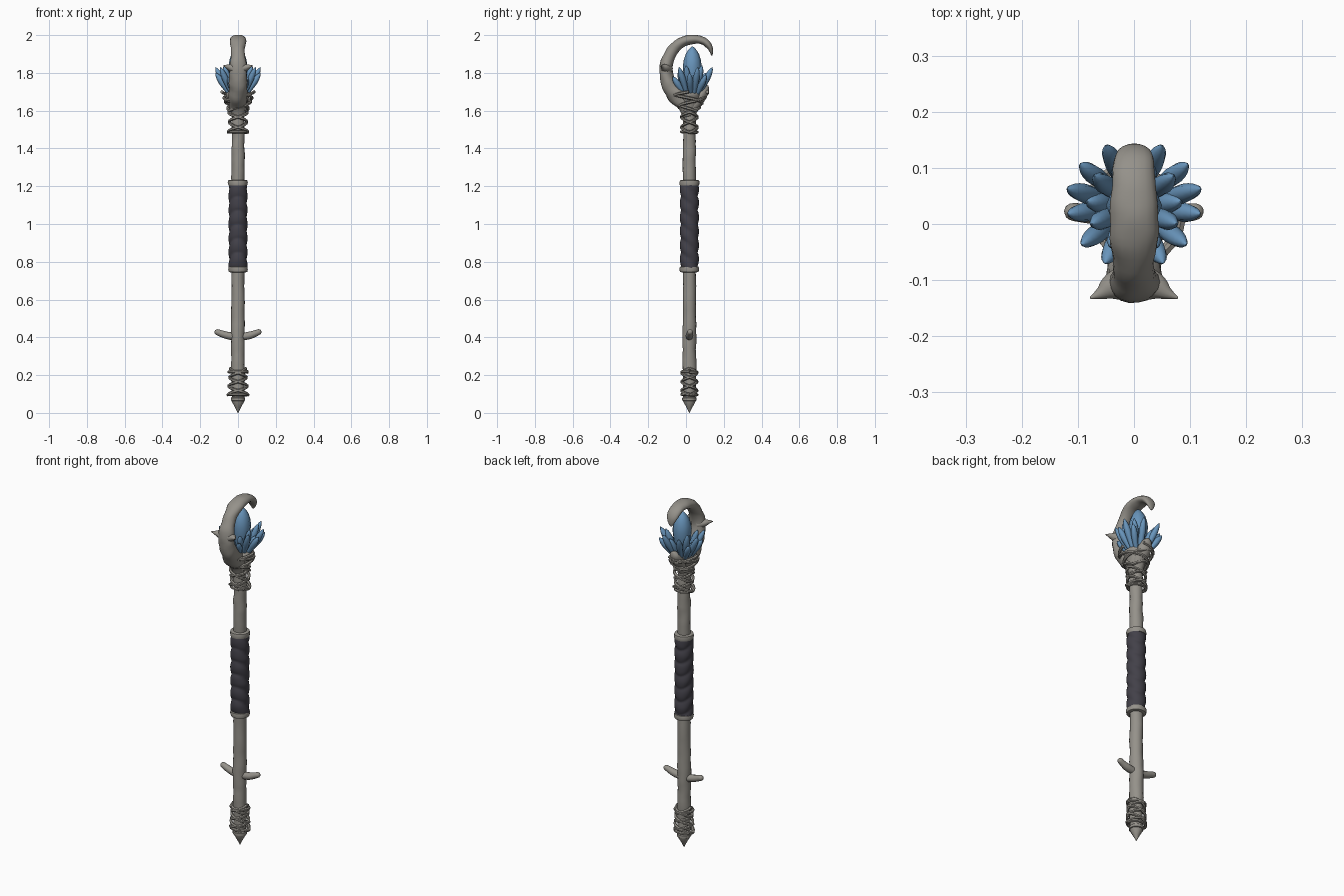
import bpy, bmesh, math
from mathutils import Vector, noise

cube = bpy.data.objects.get("Cube")
if cube:
    bpy.data.objects.remove(cube, do_unlink=True)

AXIS_Y = 0.018   # shaft centre line


def material(name, rgb):
    m = bpy.data.materials.new(name)
    m.use_nodes = True
    m.diffuse_color = (*rgb, 1)
    m.node_tree.nodes["Principled BSDF"].inputs["Base Color"].default_value = (*rgb, 1)
    return m


WOOD = material("weathered wood", (0.30, 0.285, 0.255))
LEATHER = material("dark leather", (0.055, 0.052, 0.066))
CRYSTAL = material("blue crystal", (0.14, 0.30, 0.50))


def smooth_path(keys, steps):
    """Catmull-Rom through keys of (x, y, z, radius a, radius b)."""
    k = [Vector(p) for p in keys]
    k = [k[0]] + k + [k[-1]]
    out = []
    for i in range(1, len(k) - 2):
        p, q, r, s = k[i - 1:i + 3]
        for j in range(steps):
            t = j / steps
            out.append(0.5 * (2 * q + (r - p) * t + (2 * p - 5 * q + 4 * r - s) * t ** 2
                              + (3 * q - p - 3 * r + s) * t ** 3))
    return out + [k[-1]]


def sweep(name, keys, mat, ref=(1, 0, 0), sides=12, steps=4, rough=0.0, shape=None, angle=50):
    """Tube with elliptical rings: radius a lies along ref, radius b across it."""
    path = smooth_path(keys, steps) if steps else [Vector(k) for k in keys]
    centres = [Vector(p[:3]) for p in path]
    bm = bmesh.new()
    rings = []
    for i, p in enumerate(path):
        tangent = (centres[min(i + 1, len(path) - 1)] - centres[max(i - 1, 0)]).normalized()
        u = Vector(ref)
        u = (u - tangent * u.dot(tangent)).normalized()
        v = tangent.cross(u)
        ring = []
        for s in range(sides):
            a = math.tau * s / sides
            d = u * math.cos(a) * max(p[3], 0.001) + v * math.sin(a) * max(p[4], 0.001)
            if shape:
                d *= shape(a, centres[i].z)
            if rough:
                d *= 1 + rough * noise.noise((centres[i] + d) * 22)
            ring.append(bm.verts.new(centres[i] + d))
        rings.append(ring)
    for r0, r1 in zip(rings, rings[1:]):
        for s in range(sides):
            n = (s + 1) % sides
            bm.faces.new((r0[s], r0[n], r1[n], r1[s]))
    bm.faces.new(rings[0][::-1])
    bm.faces.new(rings[-1])
    bmesh.ops.recalc_face_normals(bm, faces=bm.faces)
    me = bpy.data.meshes.new(name)
    bm.to_mesh(me)
    bm.free()
    me.materials.append(mat)
    ob = bpy.data.objects.new(name, me)
    bpy.context.collection.objects.link(ob)
    bpy.ops.object.select_all(action='DESELECT')
    ob.select_set(True)
    bpy.context.view_layer.objects.active = ob
    bpy.ops.object.shade_smooth_by_angle(angle=math.radians(angle))
    return ob


def lathe(name, profile, mat, **kw):
    """Upright round part from (z, radius) pairs."""
    return sweep(name, [(0, AXIS_Y, z, r, r) for z, r in profile], mat, **kw)


def cord(name, z0, z1, turns, start, envelope, thick=0.008):
    """Cord wound around the shaft; envelope(t) gives (x radius, y radius)."""
    n = int(abs(turns) * 24)
    keys = []
    for i in range(n + 1):
        t = i / n
        a = start + math.tau * turns * t
        rx, ry = envelope(t)
        keys.append((rx * math.cos(a), AXIS_Y + ry * math.sin(a),
                     z0 + (z1 - z0) * t, thick, thick))
    sweep(name, keys, WOOD, ref=(0, 0, 1), sides=6, steps=0)


# Shaft and pointed foot
lathe("shaft", [(0.06, 0.03), (0.15, 0.035), (0.4, 0.036), (0.8, 0.034), (1.25, 0.034),
                (1.5, 0.034), (1.62, 0.036)], WOOD, sides=16, steps=10, rough=0.14)
lathe("foot_tip", [(0, 0.001), (0.03, 0.016), (0.06, 0.033), (0.068, 0.034)], WOOD, steps=0)
lathe("foot_collar", [(0.062, 0.03), (0.066, 0.038), (0.08, 0.038), (0.086, 0.03)], WOOD, steps=0)

# Leather grip with overlapping spiral folds, closed by two collars
def folds(angle, z):
    turn = (z / 0.074 + 0.5 * math.sin(angle)) % 1
    return 0.9 + 0.17 * math.sin(math.pi * turn) ** 0.6 + 0.03 * noise.noise((math.cos(angle), math.sin(angle), z * 30))


lathe("leather_grip", [(0.765, 0.047), (0.99, 0.047), (1.215, 0.047)], LEATHER,
      sides=24, steps=36, shape=folds)
for label, z in (("lower", 0.76), ("upper", 1.218)):
    lathe(label + "_grip_collar", [(z - 0.016, 0.04), (z - 0.013, 0.05), (z, 0.053),
                                   (z + 0.013, 0.05), (z + 0.016, 0.04)], WOOD, sides=20, steps=0, rough=0.06)

# Side branches
for label, s in (("left", 1), ("right", -1)):
    sweep(label + "_branch", [(0, AXIS_Y, 0.402, 0.021, 0.021), (s * 0.05, AXIS_Y, 0.408, 0.02, 0.02),
                              (s * 0.09, AXIS_Y + 0.002, 0.42, 0.017, 0.017),
                              (s * 0.115, AXIS_Y + 0.004, 0.43, 0.014, 0.014),
                              (s * 0.123, AXIS_Y + 0.004, 0.433, 0.004, 0.004)],
          WOOD, ref=(0, 1, 0), rough=0.1, angle=80)

# Hooked head, back prong and cradle
sweep("hook", [(0, 0.015, 1.57, 0.036, 0.034), (0, -0.002, 1.63, 0.046, 0.042),
               (0, -0.045, 1.68, 0.05, 0.05), (0, -0.085, 1.735, 0.048, 0.042),
               (0, -0.104, 1.80, 0.046, 0.036), (0, -0.1, 1.86, 0.042, 0.034),
               (0, -0.065, 1.925, 0.037, 0.03), (0, -0.015, 1.966, 0.044, 0.028),
               (0, 0.045, 1.977, 0.04, 0.024), (0, 0.095, 1.967, 0.037, 0.02),
               (0, 0.124, 1.94, 0.032, 0.016), (0, 0.134, 1.915, 0.022, 0.01),
               (0, 0.137, 1.892, 0.006, 0.003)],
      WOOD, sides=18, steps=5, rough=0.13, angle=80)
sweep("back_prong", [(0, 0.02, 1.59, 0.034, 0.032), (0, 0.045, 1.64, 0.038, 0.034),
                     (0, 0.083, 1.685, 0.036, 0.03), (0, 0.103, 1.715, 0.028, 0.022),
                     (0, 0.113, 1.735, 0.006, 0.006)], WOOD, rough=0.15, angle=80)
lathe("cradle", [(1.57, 0.034), (1.62, 0.042), (1.66, 0.058), (1.69, 0.064), (1.70, 0.05)],
      WOOD, sides=16, rough=0.1)
for label, s in (("left", 1), ("right", -1)):
    sweep(label + "_hook_thorn", [(s * 0.01, -0.102, 1.82, 0.034, 0.032), (s * 0.04, -0.112, 1.828, 0.024, 0.02),
                                  (s * 0.06, -0.124, 1.834, 0.011, 0.01), (s * 0.078, -0.132, 1.838, 0.002, 0.002)],
          WOOD, ref=(0, 1, 0))


# Crossed cord wrappings at head and foot
def neck(t):
    bulge = 0.006 * math.sin(math.tau * 2 * t)
    return 0.052 + bulge, 0.042


def flare(t):
    return 0.05 + 0.036 * t, 0.045 + 0.055 * t


def foot(t):
    return 0.054 - 0.014 * t, 0.04


for i, hand in enumerate((1, -1, 1, -1)):
    start = math.pi * (i // 2)
    tag = "_%d" % (i + 1)
    cord("neck_cord" + tag, 1.485, 1.62, hand * 1.25, start, neck)
    cord("flare_cord" + tag, 1.60, 1.70, hand * 0.9, start + 0.6, flare, 0.0085)
    cord("foot_cord" + tag, 0.095, 0.235, hand * 1.5, start, foot)
for label, z, env in (("neck", 1.485, neck), ("foot", 0.095, foot), ("foot_top", 0.215, foot)):
    cord(label + "_ring", z, z + 0.004, 1, 0, lambda t, e=env: (e(0)[0] * 0.92, e(0)[1]))

# Crystal cluster
def crystal(name, base, tip, radius, sides=8):
    base, tip = Vector(base), Vector(tip)
    profile = ((0, 0.5), (0.3, 0.78), (0.62, 1), (0.85, 0.72), (0.96, 0.3), (1, 0.03))
    sweep(name, [(*base.lerp(tip, t), radius * r, radius * r) for t, r in profile],
          CRYSTAL, ref=(0, 1, 0.1), sides=sides, steps=2)


crystal("main_crystal", (0, 0.032, 1.66), (0, 0.034, 1.94), 0.05)
outer = ((0.05, 0.14, 1.83), (0.096, 0.107, 1.79), (0.119, 0.063, 1.83),
         (0.118, 0.018, 1.80), (0.093, -0.037, 1.83), (0.052, -0.07, 1.78))
inner = ((0.03, 0.105, 1.80), (0.07, 0.085, 1.84), (0.083, 0.04, 1.79),
         (0.075, 0.0, 1.84), (0.04, -0.04, 1.81))
for label, s in (("left", 1), ("right", -1)):
    for row, tips, radius in (("outer", outer, 0.0175), ("inner", inner, 0.018)):
        for i, (x, y, z) in enumerate(tips):
            crystal("%s_%s_crystal_%d" % (label, row, i + 1),
                    (s * x * 0.3, 0.03 + (y - 0.03) * 0.3, 1.675), (s * x, y, z), radius)
